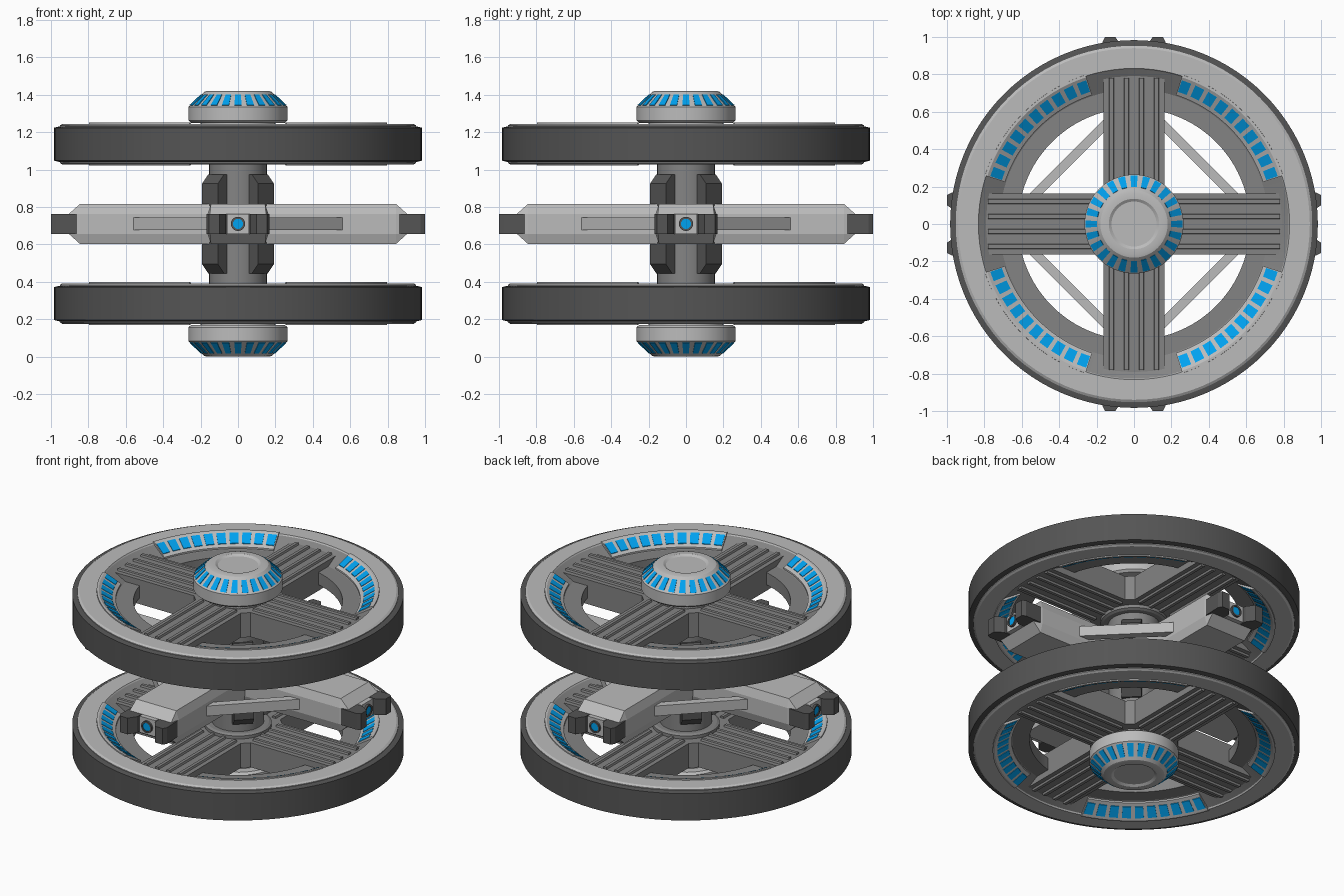
import bpy, bmesh, math
from mathutils import Matrix

if "Cube" in bpy.data.objects:
    bpy.data.objects.remove(bpy.data.objects["Cube"])

MID = 0.71                      # mirror plane between the two wheels
WHEEL = 0.426                   # wheel centre offset from that plane


def material(name, c):
    m = bpy.data.materials.new(name)
    m.diffuse_color = (*c, 1)
    m.use_nodes = True
    m.node_tree.nodes["Principled BSDF"].inputs["Base Color"].default_value = m.diffuse_color
    return m


LIGHT = material("light_grey", (0.5, 0.5, 0.5))
GREY = material("mid_grey", (0.23, 0.23, 0.23))
DARK = material("dark_grey", (0.09, 0.09, 0.09))
BLUE = material("blue", (0.0, 0.36, 0.87))


def lathe(bm, prof, n=72, a0=0.0, a1=360.0):
    """Revolve a closed (r, z) profile; partial turns get end caps."""
    full = a1 - a0 >= 360
    rows = []
    for i in range(n if full else n + 1):
        a = math.radians(a0 + (a1 - a0) * i / n)
        rows.append([bm.verts.new((r * math.cos(a), r * math.sin(a), z)) for r, z in prof])
    k = len(prof)
    for i in range(n):
        p, q = rows[i], rows[(i + 1) % len(rows)]
        for j in range(k):
            bm.faces.new((p[j], q[j], q[(j + 1) % k], p[(j + 1) % k]))
    if not full:
        bm.faces.new(rows[0])
        bm.faces.new(rows[-1])


def prism(bm, pts, h0, h1, place):
    """Extrude a 2D outline from h0 to h1; place maps (u, v, h) to xyz."""
    a = [bm.verts.new(place(u, v, h0)) for u, v in pts]
    b = [bm.verts.new(place(u, v, h1)) for u, v in pts]
    bm.faces.new(a)
    bm.faces.new(b)
    for i in range(len(pts)):
        j = (i + 1) % len(pts)
        bm.faces.new((a[i], a[j], b[j], b[i]))


def flat(u, v, h):
    return (u, v, h)


def upright(u, v, h):
    return (u, h, v)


def box(bm, x0, x1, y0, y1, z0, z1):
    prism(bm, [(x0, y0), (x1, y0), (x1, y1), (x0, y1)], z0, z1, flat)


def finish(bm, name, mat, copies, smooth=False):
    """Bake the part at every copy transform into one object."""
    bmesh.ops.remove_doubles(bm, verts=bm.verts, dist=1e-5)
    src = bpy.data.meshes.new("source")
    bm.to_mesh(src)
    bm.free()
    out = bmesh.new()
    for m in copies:
        c = src.copy()
        c.transform(m)
        out.from_mesh(c)
        bpy.data.meshes.remove(c)
    bpy.data.meshes.remove(src)
    bmesh.ops.recalc_face_normals(out, faces=out.faces)
    me = bpy.data.meshes.new(name)
    out.to_mesh(me)
    out.free()
    me.materials.append(mat)
    ob = bpy.data.objects.new(name, me)
    bpy.context.collection.objects.link(ob)
    if smooth:
        bpy.ops.object.select_all(action='DESELECT')
        bpy.context.view_layer.objects.active = ob
        ob.select_set(True)
        bpy.ops.object.shade_smooth_by_angle(angle=math.radians(25))


def rot(deg):
    return Matrix.Rotation(math.radians(deg), 4, 'Z')


def lift(z):
    return Matrix.Translation((0, 0, z))


FLIP = Matrix.Diagonal((1, 1, -1, 1))
centre = [lift(MID)]
halves = [lift(MID), lift(MID) @ FLIP]
wheels = [lift(MID + s * WHEEL) for s in (1, -1)]
faces = [w @ f for w in wheels for f in (Matrix(), FLIP)]
quarter = [rot(90 * i) for i in range(4)]
arms = [lift(MID) @ q for q in quarter]
face_quarters = [f @ q for f in faces for q in quarter]

# Dark outer tyre
bm = bmesh.new()
lathe(bm, [(0.93, -0.095), (0.955, -0.095), (0.983, -0.088), (0.983, 0.088),
           (0.955, 0.095), (0.93, 0.095)], 96)
finish(bm, "wheel_tyre", DARK, wheels, True)

# Light rim flange on both faces
bm = bmesh.new()
lathe(bm, [(0.80, 0.06), (0.953, 0.06), (0.953, 0.1), (0.94, 0.108), (0.832, 0.108)], 96)
finish(bm, "wheel_rim", LIGHT, faces, True)

# Inner ring with sloped shoulder
bm = bmesh.new()
lathe(bm, [(0.62, -0.04), (0.72, -0.04), (0.832, -0.103), (0.94, -0.09),
           (0.94, 0.09), (0.832, 0.103), (0.72, 0.04), (0.62, 0.04)], 96)
finish(bm, "wheel_inner_ring", GREY, wheels, True)

# Light sloped panels between the spokes
bm = bmesh.new()
lathe(bm, [(0.725, 0.03), (0.84, 0.09), (0.838, 0.115), (0.825, 0.115), (0.725, 0.053)], 16, 18, 72)
finish(bm, "wheel_light_panel", LIGHT, face_quarters, True)

# Blue dashes on the sloped panels
bm = bmesh.new()
for i in range(10):
    a = 20.3 + i * 5.49
    lathe(bm, [(0.745, 0.055), (0.81, 0.095), (0.81, 0.109), (0.745, 0.069)], 1, a - 1.9, a + 1.9)
finish(bm, "wheel_blue_dashes", BLUE, face_quarters)

# Cross-shaped spokes with chamfered inner corners
W, L, C = 0.163, 0.81, 0.205
bm = bmesh.new()
cross = []
for i in range(4):
    c, s = ((1, 0), (0, 1), (-1, 0), (0, -1))[i]
    for x, y in ((C, -W), (L, -W), (L, W), (C, W)):
        cross.append((x * c - y * s, x * s + y * c))
prism(bm, cross, -0.08, 0.08, flat)
finish(bm, "wheel_spokes", GREY, wheels)

# Raised ribs along each spoke
bm = bmesh.new()
for y in (-0.12, -0.04, 0.04, 0.12):
    prism(bm, [(y - 0.016, 0.075), (y + 0.016, 0.075), (y + 0.01, 0.092), (y - 0.01, 0.092)],
          0.2, 0.78, lambda u, v, h: (h, u, v))
finish(bm, "spoke_ribs", GREY, face_quarters)

# Hub collars on each wheel face
bm = bmesh.new()
lathe(bm, [(0, 0.07), (0.2, 0.07), (0.2, 0.1), (0.185, 0.108), (0, 0.108)], 48)
finish(bm, "hub_collar", GREY, faces, True)

# Hub caps with a dished end
bm = bmesh.new()
lathe(bm, [(0, 0.5), (0.2, 0.5), (0.2, 0.54), (0.25, 0.54), (0.265, 0.553), (0.265, 0.626),
           (0.18, 0.706), (0.165, 0.71), (0.135, 0.71), (0.12, 0.7), (0, 0.7)], 48)
finish(bm, "hub_cap", LIGHT, halves, True)

# Blue dashes round the cap cone
bm = bmesh.new()
for i in range(24):
    a = i * 15
    lathe(bm, [(0.252, 0.632), (0.195, 0.686), (0.199, 0.693), (0.26, 0.636)], 1, a - 4.3, a + 4.3)
finish(bm, "hub_cap_dashes", BLUE, halves)

# Central column
bm = bmesh.new()
lathe(bm, [(0, -0.36), (0.155, -0.36), (0.155, 0.36), (0, 0.36)], 32)
finish(bm, "central_column", GREY, centre, True)

# Diagonal brackets clamped to the column
bm = bmesh.new()
prism(bm, [(0.1, -0.265), (0.165, -0.265), (0.212, -0.215), (0.212, 0.215), (0.165, 0.265), (0.1, 0.265)],
      -0.06, 0.06, upright)
finish(bm, "column_bracket", DARK, [a @ rot(45) for a in arms])

# Four chamfered arms
bm = bmesh.new()
for x, ring in ((0.1, ((0.145, 0.107), (0.163, 0.053))),
                (0.845, ((0.145, 0.107), (0.163, 0.053))), (0.905, ((0.15, 0.053),))):
    for y, z in ring:
        for sy in (1, -1):
            for sz in (1, -1):
                bm.verts.new((x, y * sy, z * sz))
bmesh.ops.convex_hull(bm, input=bm.verts)
bmesh.ops.dissolve_limit(bm, angle_limit=0.02, verts=bm.verts, edges=bm.edges)
finish(bm, "arm", LIGHT, arms)

# Pairs of dark prongs at the arm tips
bm = bmesh.new()
for s in (1, -1):
    prism(bm, [(0.86, 0.06 * s), (0.86, 0.165 * s), (0.975, 0.168 * s), (1.0, 0.155 * s),
               (1.0, 0.1 * s), (0.95, 0.065 * s)], -0.053, 0.053, flat)
finish(bm, "arm_prong", DARK, arms)

# Lens block and blue lens between the prongs
bm = bmesh.new()
box(bm, 0.86, 0.935, -0.058, 0.058, -0.053, 0.053)
finish(bm, "lens_block", LIGHT, arms)
tip = [a @ Matrix.Rotation(math.pi / 2, 4, 'Y') for a in arms]
bm = bmesh.new()
lathe(bm, [(0.027, 0.92), (0.038, 0.92), (0.038, 0.948), (0.027, 0.948)], 20)
finish(bm, "lens_ring", DARK, tip, True)
bm = bmesh.new()
lathe(bm, [(0, 0.92), (0.028, 0.92), (0.028, 0.943), (0, 0.943)], 20)
finish(bm, "lens", BLUE, tip, True)

# Diagonal braces joining neighbouring arms
bm = bmesh.new()
box(bm, 0.46, 0.51, -0.3, 0.3, -0.033, 0.033)
finish(bm, "arm_brace", LIGHT, [a @ rot(45) for a in arms])
